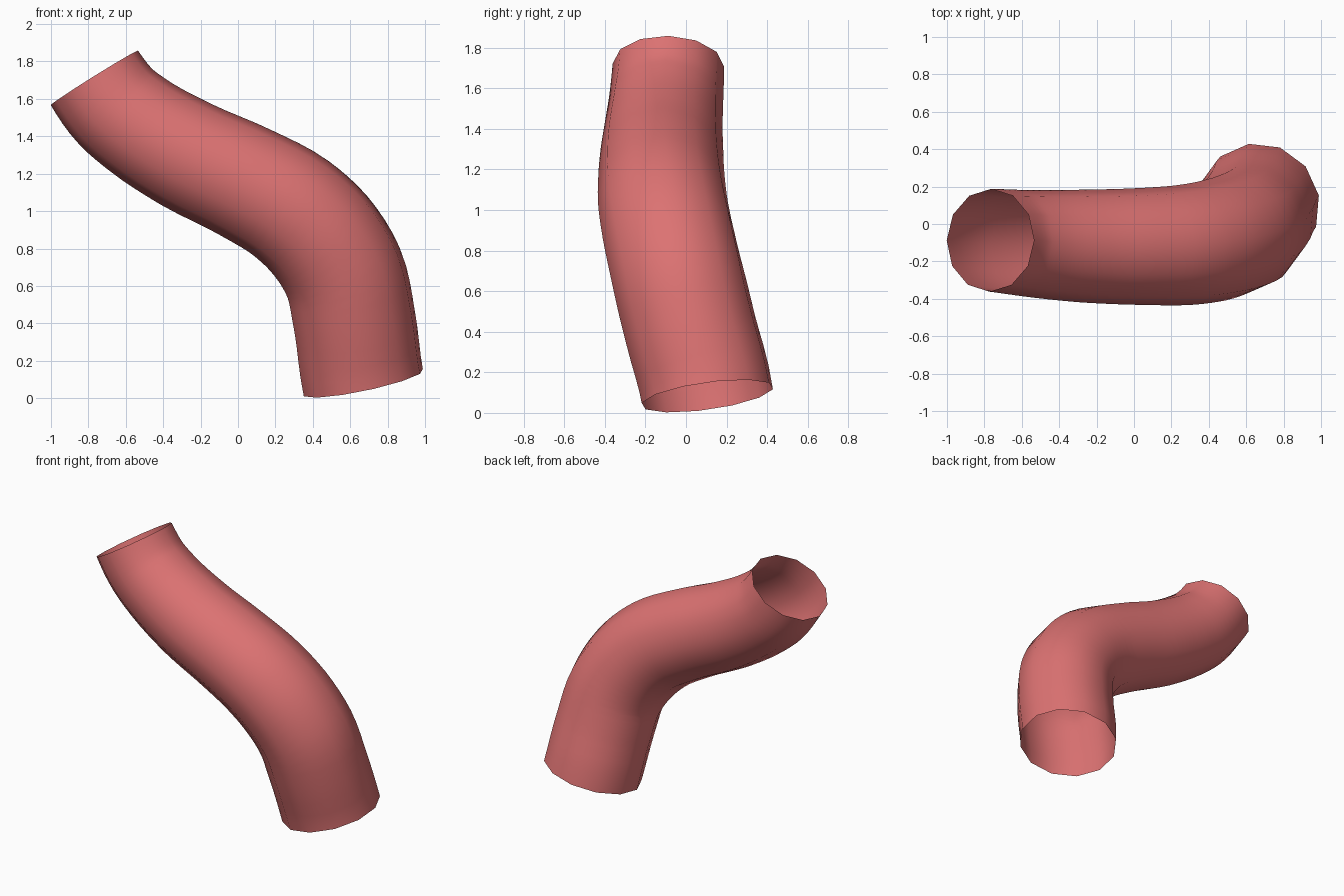
import bpy, math
from mathutils import Vector

if "Cube" in bpy.data.objects:
    bpy.data.objects.remove(bpy.data.objects["Cube"])

SIDES, STEPS = 12, 4

# Centreline points and radius, from bottom opening to top opening
PATH = [(0.67, 0.105, 0.083, 0.330), (0.622, 0.02, 0.42, 0.330),
        (0.565, -0.04, 0.67, 0.330), (0.44, -0.085, 0.87, 0.328),
        (0.29, -0.11, 1.01, 0.323), (0.05, -0.12, 1.148, 0.313),
        (-0.27, -0.118, 1.30, 0.302), (-0.52, -0.107, 1.45, 0.288),
        (-0.65, -0.097, 1.555, 0.281), (-0.768, -0.087, 1.713, 0.275)]
START = Vector((-0.21, -0.14, 1)).normalized()
END = Vector((-0.53, 0.03, 0.85)).normalized()
pts = [Vector(p[:3]) for p in PATH]
n = len(pts)


def tangent(i):
    if i == 0:
        return START
    if i == n - 1:
        return END
    a, b = (pts[i] - pts[i - 1]), (pts[i + 1] - pts[i])
    return (a / a.length * b.length + b / b.length * a.length).normalized()


def sample(i, t):
    """Hermite position, direction and radius on span i."""
    p, q = pts[i], pts[i + 1]
    L = (q - p).length
    m, k = tangent(i) * L, tangent(i + 1) * L
    pos = (p * (2*t**3 - 3*t*t + 1) + m * (t**3 - 2*t*t + t)
           + q * (3*t*t - 2*t**3) + k * (t**3 - t*t))
    d = (p * (6*t*t - 6*t) + m * (3*t*t - 4*t + 1)
         + q * (6*t - 6*t*t) + k * (3*t*t - 2*t))
    return pos, d.normalized(), PATH[i][3] * (1 - t) + PATH[i + 1][3] * t


# Rings swept along the centreline
samples = [sample(i, s / STEPS) for i in range(n - 1) for s in range(STEPS)]
samples.append(sample(n - 2, 1.0))
verts, faces = [], []
for r, (pos, d, rad) in enumerate(samples):
    ref = Vector((-0.15 * (1 - r / (len(samples) - 1)), 1, 0))
    u = (ref - d * ref.dot(d)).normalized()
    v = d.cross(u)
    for s in range(SIDES):
        a = math.tau * s / SIDES
        verts.append(pos + (u * math.cos(a) + v * math.sin(a)) * rad)
for r in range(len(samples) - 1):
    for s in range(SIDES):
        a, b = r * SIDES + s, r * SIDES + (s + 1) % SIDES
        faces.append((a, b, b + SIDES, a + SIDES))

# Open-ended bent tube
mesh = bpy.data.meshes.new("bent_tube")
mesh.from_pydata(verts, [], faces)
mesh.polygons.foreach_set("use_smooth", [True] * len(faces))
tube = bpy.data.objects.new("bent_tube", mesh)
bpy.context.collection.objects.link(tube)

mat = bpy.data.materials.new("soft_red")
mat.diffuse_color = (0.72, 0.17, 0.17, 1)
mat.use_nodes = True
mat.node_tree.nodes["Principled BSDF"].inputs["Base Color"].default_value = mat.diffuse_color
mesh.materials.append(mat)
